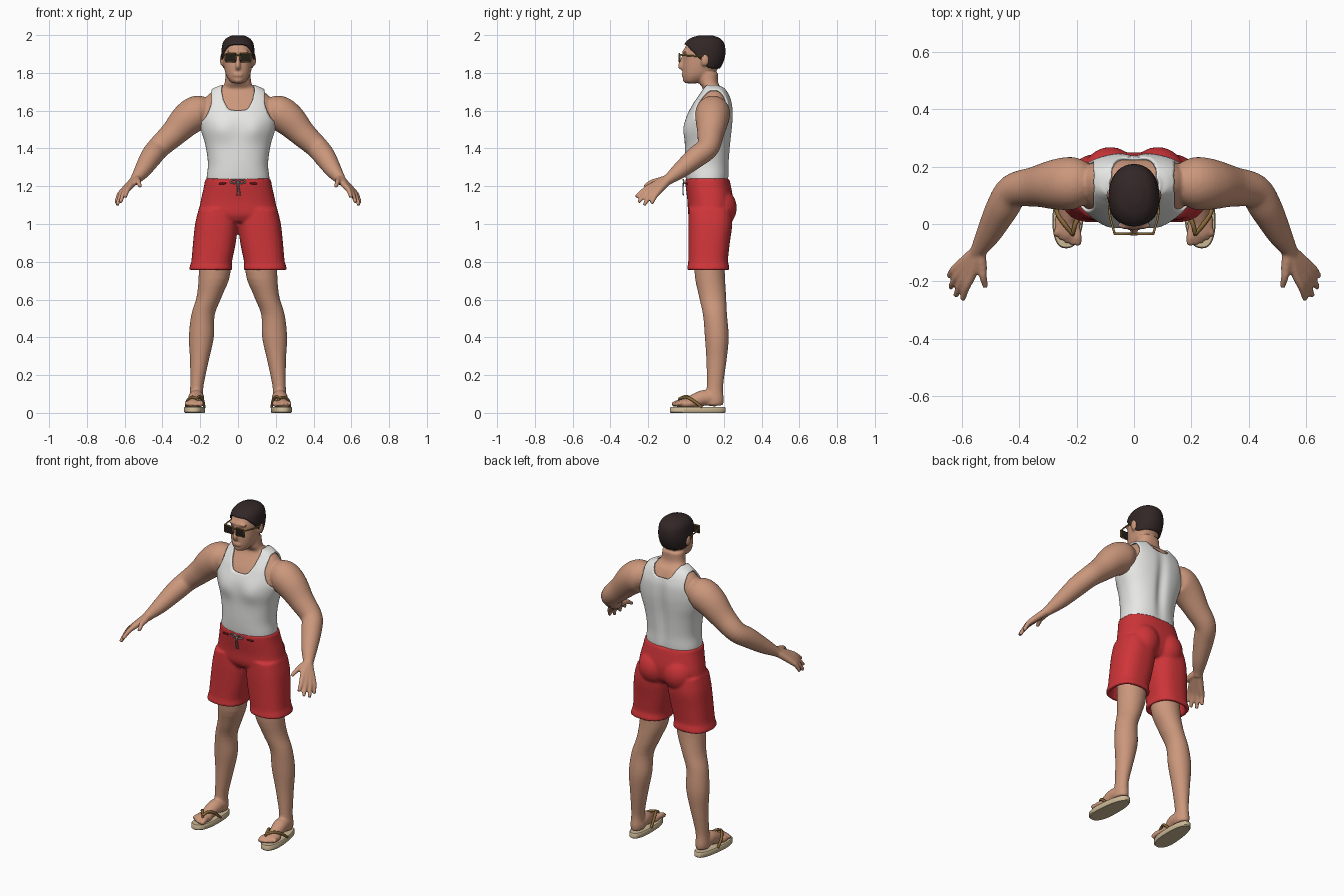
import bpy, bmesh, math
from mathutils import Vector, Matrix

if "Cube" in bpy.data.objects:
    bpy.data.objects.remove(bpy.data.objects["Cube"])


def material(name, r, g, b):
    m = bpy.data.materials.new(name)
    m.use_nodes = True
    m.diffuse_color = (r, g, b, 1)
    node = m.node_tree.nodes["Principled BSDF"]
    node.inputs["Base Color"].default_value = (r, g, b, 1)
    node.inputs["Roughness"].default_value = 0.7
    return m


SKIN = material("skin", 0.6, 0.31, 0.2)
WHITE = material("white_cotton", 0.8, 0.8, 0.79)
RED = material("red_cloth", 0.62, 0.035, 0.04)
DARK_RED = material("dark_red", 0.25, 0.015, 0.02)
HAIR = material("dark_hair", 0.033, 0.02, 0.02)
FOAM = material("beige_foam", 0.6, 0.48, 0.3)
STRAP = material("brown_strap", 0.25, 0.14, 0.04)
GOLD = material("gold_frame", 0.32, 0.19, 0.05)
LENS = material("black_lens", 0.016, 0.013, 0.01)
CORD = material("grey_cord", 0.4, 0.4, 0.42)


def refine(rows, n):
    """Smooth spline through rows of numbers."""
    p = [rows[0]] + list(rows) + [rows[-1]]
    out = []
    for i in range(1, len(p) - 2):
        for k in range(n):
            t = k / n
            out.append([b + 0.5 * t * (c - a + t * (2*a - 5*b + 4*c - d + t * (3*(b - c) + d - a)))
                        for a, b, c, d in zip(*p[i - 1:i + 3])])
    out.append(rows[-1])
    return out


def bridge(bm, rings):
    loops = [[bm.verts.new(v) for v in ring] for ring in rings]
    for a, b in zip(loops, loops[1:]):
        for i in range(len(a)):
            bm.faces.new((a[i - 1], a[i], b[i], b[i - 1]))
    bm.faces.new(loops[0])
    bm.faces.new(loops[-1])


def loft(bm, rows, side=1, n=4, seg=40, power=2.0, grow=0.0, lift_from=9.0, shape=None):
    """Stack of level rings; each row is z, centre x, half width, front y, back y."""
    rings = []
    for z, cx, rx, yf, yb in refine(rows, n):
        z += grow * min(1, max(0, (z - lift_from) * 10))
        ring = []
        for i in range(seg):
            a = math.tau * i / seg
            c, s = math.cos(a), math.sin(a)
            x = cx * side + (rx + grow) * math.copysign(abs(c) ** (2 / power), c)
            y = (yf + yb) / 2 + ((yb - yf) / 2 + grow) * math.copysign(abs(s) ** (2 / power), s)
            v = Vector((x, y, z))
            ring.append(shape(v, s) if shape else v)
        rings.append(ring)
    bridge(bm, rings)


def tube(bm, rows, side=1, n=5, seg=16):
    """Round tube; each row is x, y, z, radius."""
    pts = refine(rows, n)
    cs = [Vector((p[0] * side, p[1], p[2])) for p in pts]
    u = None
    rings = []
    for i, c in enumerate(cs):
        t = (cs[min(i + 1, len(cs) - 1)] - cs[max(i - 1, 0)]).normalized()
        u = t.orthogonal() if u is None else u - t * u.dot(t)
        u.normalize()
        v = t.cross(u)
        rings.append([c + pts[i][3] * (u * math.cos(a) + v * math.sin(a))
                      for a in (math.tau * k / seg for k in range(seg))])
    bridge(bm, rings)


def ball(bm, centre, size):
    m = Matrix.Translation(centre) @ Matrix.Diagonal((*size, 1))
    bmesh.ops.create_uvsphere(bm, u_segments=24, v_segments=16, radius=1, matrix=m)


def keep(bm, rule):
    """Trim to the faces that pass the rule, then even out the cut edge."""
    bad = [f for f in bm.faces if not rule(f.calc_center_median())]
    bmesh.ops.delete(bm, geom=bad, context='FACES')
    for _ in range(6):
        goal = {}
        for v in bm.verts:
            ends = [e.other_vert(v).co for e in v.link_edges if e.is_boundary]
            if len(ends) == 2:
                goal[v] = (v.co * 2 + ends[0] + ends[1]) / 4
        for v, co in goal.items():
            v.co = co


def finish(name, bm, mat, voxel=0, thick=0, angle=180):
    bmesh.ops.recalc_face_normals(bm, faces=bm.faces[:])
    mesh = bpy.data.meshes.new(name)
    bm.to_mesh(mesh)
    bm.free()
    mesh.materials.append(mat)
    for p in mesh.polygons:
        p.use_smooth = True
    if angle < 180:
        mesh.set_sharp_from_angle(angle=math.radians(angle))
    ob = bpy.data.objects.new(name, mesh)
    bpy.context.collection.objects.link(ob)
    if voxel:
        m = ob.modifiers.new("merge", 'REMESH')
        m.mode, m.voxel_size, m.use_smooth_shade = 'VOXEL', voxel, True
        m = ob.modifiers.new("soften", 'SMOOTH')
        m.factor, m.iterations = 0.5, 3
    if thick:
        m = ob.modifiers.new("thickness", 'SOLIDIFY')
        m.thickness, m.offset = thick, -1


def bell(x, width):
    return math.exp(-(x / width) ** 2)


def muscles(v, s):
    if s < 0:
        v.y += s * 0.014 * bell(abs(v.x) - 0.09, 0.06) * bell(v.z - 1.5, 0.06)
    else:
        v.y -= s * 0.018 * bell(v.x, 0.03) * bell(v.z - 1.45, 0.2)
    return v


TORSO = [(1.19, 0, .15, .018, .205), (1.24, 0, .157, .008, .217), (1.32, 0, .15, .003, .22),
         (1.42, 0, .164, .003, .228), (1.5, 0, .188, .002, .236), (1.56, 0, .198, .01, .24),
         (1.62, 0, .196, .035, .238), (1.66, 0, .178, .06, .228), (1.69, 0, .15, .08, .215),
         (1.713, 0, .115, .09, .2), (1.725, 0, .085, .085, .185), (1.75, 0, .07, .068, .172),
         (1.8, 0, .066, .06, .17)]
HEAD = [(1.745, 0, .028, .0, .06), (1.76, 0, .046, -.012, .095), (1.79, 0, .064, -.017, .14),
        (1.83, 0, .074, -.018, .175), (1.87, 0, .079, -.014, .193), (1.91, 0, .079, -.014, .2),
        (1.95, 0, .072, .003, .193), (1.975, 0, .053, .033, .17), (1.99, 0, .02, .08, .13)]
LEG = [(1.0, .12, .08, .05, .2), (.75, .123, .084, .045, .205), (.62, .151, .067, .068, .212),
       (.52, .185, .062, .09, .217), (.4, .194, .066, .1, .226), (.28, .204, .05, .108, .215),
       (.14, .218, .035, .11, .196), (.07, .22, .038, .1, .2), (.04, .22, .034, .1, .195)]
ARM = [(.16, .14, 1.59, .07), (.21, .142, 1.59, .091), (.27, .138, 1.552, .088),
       (.345, .13, 1.475, .07), (.42, .115, 1.405, .06), (.46, .055, 1.355, .057),
       (.505, -.03, 1.285, .044), (.538, -.085, 1.242, .03), (.55, -.105, 1.225, .026)]
# Knuckle and tip of the index, middle, ring and little fingers, then the thumb
FINGERS = [((.565, -.175, 1.205), (.598, -.264, 1.143)), ((.585, -.175, 1.19), (.622, -.252, 1.115)),
           ((.602, -.165, 1.178), (.64, -.222, 1.1)), ((.615, -.15, 1.168), (.645, -.182, 1.108)),
           ((.53, -.15, 1.228), (.517, -.22, 1.198))]

# Body: head, torso, limbs, hands and feet merged into one skin
bm = bmesh.new()
loft(bm, TORSO, power=2.3, shape=muscles)
loft(bm, HEAD, power=2.2)
tube(bm, [(0, -.008, 1.9, .01), (0, -.02, 1.865, .011), (0, -.03, 1.837, .013), (0, -.018, 1.825, .012)])
ball(bm, (0, -.014, 1.79), (.028, .01, .013))
ball(bm, (0, -.004, 1.764), (.026, .013, .016))
ball(bm, (0, -.006, 1.912), (.06, .014, .012))
for s in (-1, 1):
    ball(bm, (s * .083, .1, 1.868), (.013, .022, .033))
    tube(bm, ARM, s, seg=32)
    for knuckle, tip in FINGERS:
        mid = Vector(knuckle).lerp(Vector(tip), 0.5) + Vector((.003, 0, .007))
        tube(bm, [(.54, -.088, 1.24, .023), (*knuckle, .017), (*mid, .0135), (*tip, .01)], s)
    loft(bm, LEG, s)
    tube(bm, [(.217, .165, .068, .037), (.221, .1, .08, .042), (.228, .04, .062, .036), (.232, -.01, .05, .022)], s)
    ball(bm, (s * .232, .0, .048), (.046, .06, .026))
    for i in range(5):
        r = .011 if i else .016
        tube(bm, [(.205 + .013 * i, -.01, .052, r), (.198 + .018 * i, -.045 + .004 * i, .052, r),
                  (.196 + .019 * i, -.073 + .002 * i * i, .042, r * .8)], s)
finish("body", bm, SKIN, voxel=0.0065)


# Tank top with scooped neck and cut-away armholes
def on_tank(p):
    x = abs(p.x)
    scoop = (1.6 if p.y < .14 else 1.665) + .1 * (x / .088) ** 4
    armhole = .14 + .062 * (max(0, 1.66 - p.z) / .13) ** 2
    return 1.195 < p.z < 1.738 and not (x < .088 and p.z > scoop) and not (p.z > 1.52 and x > armhole)


bm = bmesh.new()
loft(bm, TORSO, n=6, seg=128, power=2.3, grow=0.009, lift_from=1.6, shape=muscles)
keep(bm, on_tank)
finish("tank_top", bm, WHITE, thick=0.01)

# Short hair
bm = bmesh.new()
loft(bm, HEAD, n=7, seg=72, power=2.2, grow=0.009, lift_from=1.88)
keep(bm, lambda p: p.z > max(1.825, 1.95 - 1.05 * max(p.y, 0)))
finish("hair", bm, HAIR, thick=0.012)

# Shorts: hips, seat and two legs whose hems turn back up inside
bm = bmesh.new()
loft(bm, [(1.24, 0, .174, -.004, .229), (1.2, 0, .18, -.002, .238), (1.12, 0, .198, .008, .25),
          (1.05, 0, .208, .012, .24), (1.01, 0, .19, .035, .21)], power=2.4)
for s in (-1, 1):
    ball(bm, (s * .083, .165, 1.085), (.1, .104, .11))
    loft(bm, [(1.08, .108, .1, .015, .24), (1.0, .114, .113, .012, .245), (.9, .125, .113, .012, .232),
              (.81, .138, .108, .012, .222), (.785, .142, .11, .01, .226), (.76, .144, .114, .006, .23),
              (.758, .143, .095, .025, .211), (.8, .138, .09, .03, .205), (.86, .13, .09, .034, .21)],
         s, power=2.5)
finish("shorts", bm, RED, voxel=0.008)

# Waist cord with a bow, and the eyelet slots beside it
bm = bmesh.new()
slots = bmesh.new()
for s in (-1, 1):
    tube(bm, [(0, -.012, 1.222, .004), (.022, -.014, 1.235, .004), (.04, -.012, 1.222, .004),
              (.02, -.014, 1.214, .004), (0, -.012, 1.22, .004)], s, seg=8)
    tube(bm, [(0, -.012, 1.22, .004), (.006, -.016, 1.19, .003), (.008 + .004 * s, -.014, 1.15, .003)], s, seg=8)
    tube(slots, [(.065, -.003, 1.216, .005), (.1, .004, 1.213, .005)], s, seg=8)
finish("waist_cord", bm, CORD)
finish("eyelet_slots", slots, DARK_RED)

# Sandals: soles turned slightly outward, with forked straps
bm = bmesh.new()
straps = bmesh.new()
for s in (-1, 1):
    def toe_out(v, _):
        v.x = s * .228 + (v.x - s * .228) * (1.04 - .8 * max(0, v.y)) - s * .06 * (v.y - .06)
        return v
    loft(bm, [(0, .228, .05, -.08, .205), (.005, .228, .054, -.085, .21), (.027, .228, .054, -.085, .21),
              (.032, .228, .05, -.081, .206)], s, n=1, seg=48, power=2.5, shape=toe_out)
    fork = (.214, -.035, .075, .007)
    tube(straps, [(.212, -.04, .03, .006), fork], s, seg=10)
    tube(straps, [fork, (.243, .0, .083, .008), (.268, .04, .064, .008), (.275, .085, .028, .007)], s, seg=10)
    tube(straps, [fork, (.205, .0, .087, .008), (.187, .04, .07, .008), (.178, .085, .028, .007)], s, seg=10)
finish("sandal_soles", bm, FOAM, angle=40)
finish("sandal_straps", straps, STRAP)

# Sunglasses
bm = bmesh.new()
frame = bmesh.new()
for s in (-1, 1):
    m = Matrix.Translation((s * .038, -.034, 1.879)) @ Matrix.Diagonal((.056, .009, .042, 1))
    bmesh.ops.create_cube(bm, size=1, matrix=m)
    corners = [(.01, 1.9), (.067, 1.902), (.066, 1.858), (.014, 1.858), (.01, 1.9)]
    for a, b in zip(corners, corners[1:]):
        tube(frame, [(a[0], -.035, a[1], .004), (b[0], -.035, b[1], .004)], s, n=1, seg=8)
    tube(frame, [(.067, -.035, 1.896, .004), (.084, .03, 1.89, .004), (.088, .1, 1.888, .004)], s, seg=8)
tube(frame, [(-.012, -.036, 1.893, .004), (.012, -.036, 1.893, .004)], n=1, seg=8)
finish("sunglass_lenses", bm, LENS, angle=30)
finish("sunglass_frame", frame, GOLD)
